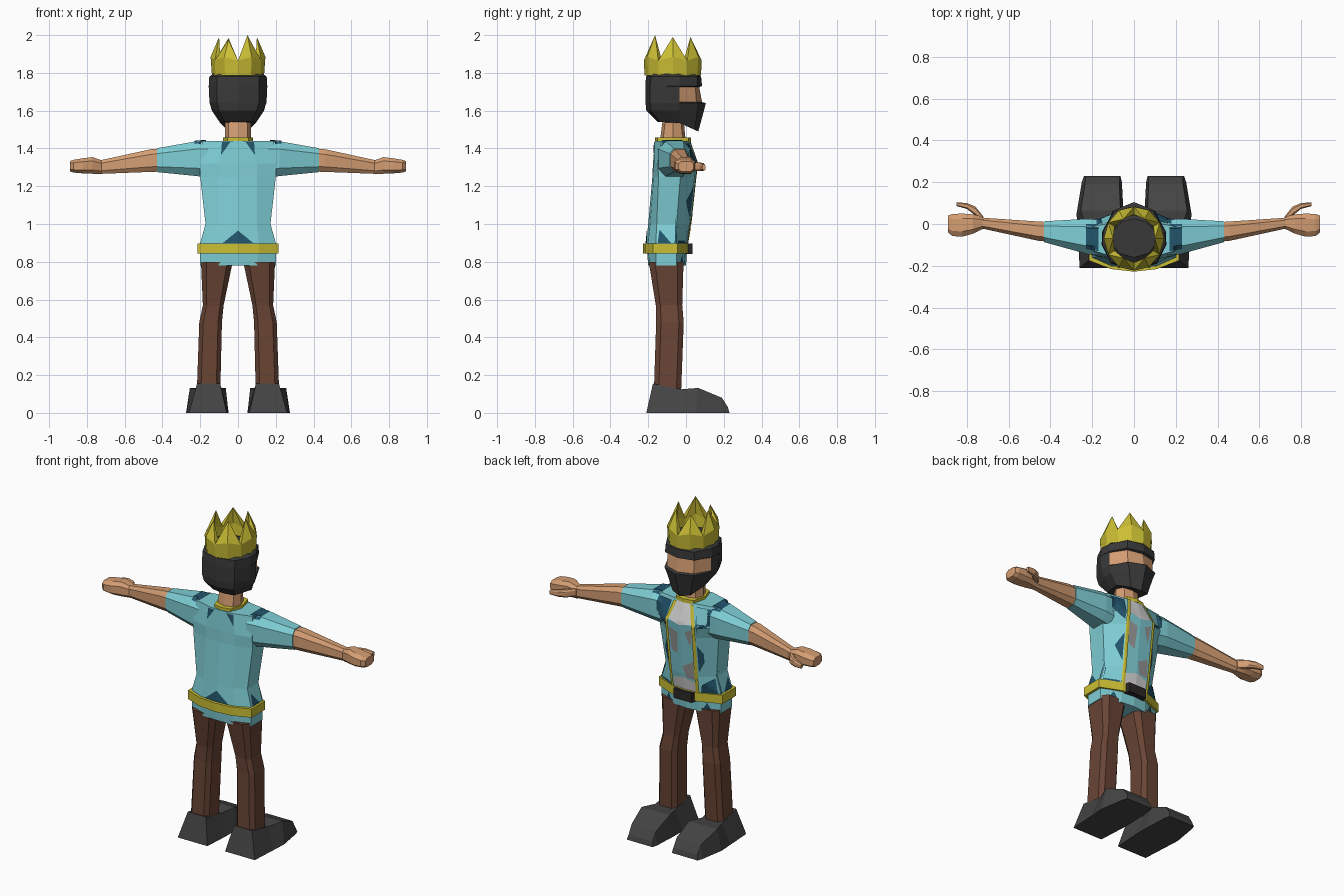
import bpy, bmesh, math
from mathutils import Vector
from mathutils.bvhtree import BVHTree

if "Cube" in bpy.data.objects:
    bpy.data.objects.remove(bpy.data.objects["Cube"])


def material(name, r, g, b):
    m = bpy.data.materials.new(name)
    m.diffuse_color = (r, g, b, 1)
    m.use_nodes = True
    m.node_tree.nodes["Principled BSDF"].inputs["Base Color"].default_value = m.diffuse_color
    return m


SHIRT = material("light teal", .21, .62, .67)
DARK = material("dark teal", .016, .09, .15)
GOLD = material("gold", .60, .52, .035)
SKIN = material("skin", .66, .34, .17)
BROWN = material("brown", .14, .058, .035)
HAIR = material("hair black", .04, .04, .04)
SHOE = material("shoe grey", .058, .058, .058)
WHITE = material("white", .66, .66, .66)
GREY = material("grey", .32, .32, .32)
BUCKLE = material("buckle black", .025, .02, .02)


def finish(name, bm, *mats):
    bmesh.ops.remove_doubles(bm, verts=bm.verts, dist=1e-5)
    bmesh.ops.recalc_face_normals(bm, faces=bm.faces)
    me = bpy.data.meshes.new(name)
    bm.to_mesh(me)
    bm.free()
    for m in mats:
        me.materials.append(m)
    ob = bpy.data.objects.new(name, me)
    bpy.context.collection.objects.link(ob)
    return ob


def loft(name, rings, *mats, pair=False):
    """Skin closed rings of points, capped; pair adds the mirrored copy."""
    bm = bmesh.new()
    for s in ((1, -1) if pair else (1,)):
        vs = [[bm.verts.new((s * x, y, z)) for x, y, z in r] for r in rings]
        n = len(vs[0])
        for a, b in zip(vs, vs[1:]):
            for i in range(n):
                j = (i + 1) % n
                bm.faces.new((a[i], a[j], b[j], b[i]))
        bm.faces.new(vs[0])
        bm.faces.new(vs[-1])
    return finish(name, bm, *mats)


def sym(half, z):
    """Full ring from half an outline that starts and ends on x = 0."""
    pts = [(p[0], p[1], p[2] if len(p) > 2 else z) for p in half]
    return pts + [(-x, y, h) for x, y, h in reversed(pts[1:-1])]


def octo(cu, cv, hu, hv, c=.55):
    """Chamfered rectangle."""
    return [(cu + a * hu, cv + b * hv) for a, b in
            ((1, c), (c, 1), (-c, 1), (-1, c), (-1, -c), (-c, -1), (c, -1), (1, -c))]


def along_x(rows):
    return [[(x, y, z) for y, z in octo(cy, cz, hy, hz)] for x, cy, cz, hy, hz in rows]


# Shoes
loft("shoes", [[(a, yb, 0), (b, yb, 0), (c, yt, h), (d, yt, h)] for yb, a, b, yt, d, c, h in (
    (-.21, .06, .26, -.175, .095, .217, .155), (-.04, .05, .27, -.025, .09, .225, .125),
    (.05, .05, .275, .065, .065, .255, .132), (.20, .058, .25, .19, .07, .235, .08),
    (.23, .065, .24, .222, .07, .232, .03))], SHOE, pair=True)

# Trouser legs
loft("trouser_legs", [[(x, y, z) for x, y in octo(cx, cy, hx, hy, .65)] for z, cx, cy, hx, hy in (
    (.11, .156, -.098, .062, .072), (.48, .145, -.085, .06, .073), (.57, .131, -.09, .055, .07),
    (.80, .112, -.105, .084, .092))], BROWN, pair=True)

# Shirt body
body = loft("shirt_body", [sym(h, z) for z, h in (
    (.78, [(0, -.2), (.1, -.195), (.2, -.16), (.2, -.05), (.085, -.01), (0, 0)]),
    (.90, [(0, -.21), (.11, -.2), (.2, -.16), (.2, -.05), (.085, 0), (0, .008)]),
    (1.0, [(0, -.2), (.1, -.19), (.172, -.155), (.172, -.05), (.09, .018), (0, .025)]),
    (1.25, [(0, -.178), (.1, -.17), (.2, -.145), (.2, -.03), (.095, .045), (0, .052)]),
    (1.32, [(0, -.175), (.1, -.17), (.2, -.15), (.2, .01), (.09, .055), (0, .06)]),
    (1.44, [(0, -.165), (.07, -.165), (.19, -.13), (.19, -.01), (.06, .012), (0, .018)]))], SHIRT)

# Sleeves, forearms, hands and thumbs
sleeves = loft("sleeves", along_x([(.16, -.065, 1.343, .085, .097), (.22, -.06, 1.346, .085, .092),
               (.43, -.037, 1.338, .05, .063)]), SHIRT, pair=True)
loft("forearms", along_x([(.42, -.037, 1.337, .047, .06), (.46, -.034, 1.336, .046, .06),
     (.74, .006, 1.30, .025, .035)]), SKIN, pair=True)
loft("hands", along_x([(.72, .006, 1.30, .028, .036), (.77, 0, 1.31, .046, .044),
     (.82, -.005, 1.308, .055, .04), (.87, -.005, 1.306, .053, .034),
     (.89, 0, 1.305, .04, .027)]), SKIN, pair=True)
loft("thumbs", along_x([(.72, .02, 1.305, .014, .022), (.76, .062, 1.303, .022, .023),
     (.80, .086, 1.302, .014, .02), (.85, .095, 1.30, .009, .014)]), SKIN, pair=True)

# Belt and buckle
belt = [(0, -.228), (.11, -.216), (.215, -.175), (.215, -.045), (.085, .008), (0, .018)]
loft("belt", [sym(belt, .845), sym(belt, .898)], GOLD)
loft("buckle", [[(x, y, z) for x, y in ((-.07, -.01), (.07, -.01), (.06, .034), (-.06, .034))]
                for z in (.84, .897)], BUCKLE)

# Neck and collar
loft("neck", [sym([(0, b), (.05, b + .015), (.07, -.07), (.05, f - .015), (0, f)], z)
              for z, b, f in ((1.42, -.14, .0), (1.58, -.12, -.015))], SKIN)
collar = [(0, -.163), (.055, -.15), (.08, -.07), (.06, .012), (0, .026)]
loft("collar", [sym(collar, 1.435), sym(collar, 1.457)], GOLD)

# Head: hair, recessed face and beard
head = loft("head", [sym(h, z) for z, h in (
    (1.53, [(0, -.15, 1.54), (.07, -.14, 1.54), (.085, -.1, 1.54), (.095, -.035, 1.535),
            (.06, .045, 1.5), (0, .065, 1.49)]),
    (1.60, [(0, -.21), (.1, -.185), (.135, -.1), (.138, -.035), (.085, .06), (0, .095)]),
    (1.64, [(0, -.214), (.11, -.19), (.15, -.1), (.148, -.035), (.1, .065), (0, .105)]),
    (1.645, [(0, -.214), (.11, -.19), (.151, -.1), (.146, -.035), (.09, .055), (0, .085)]),
    (1.725, [(0, -.215), (.11, -.19), (.155, -.1), (.146, -.035), (.09, .05), (0, .07)]),
    (1.73, [(0, -.215), (.11, -.19), (.155, -.1), (.152, -.035), (.1, .06), (0, .085)]),
    (1.78, [(0, -.212), (.11, -.185), (.152, -.1), (.148, -.035), (.095, .06), (0, .08)]),
    (1.82, [(0, -.16), (.07, -.14), (.1, -.1), (.1, -.035), (.06, .01), (0, .025)]))], HAIR, SKIN)
for p in head.data.polygons:
    if 1.66 < p.center.z < 1.71 and p.center.y > -.03:
        p.material_index = 1

# Crown: twelve-sided band with six inward-leaning spikes
bm = bmesh.new()


def crown_point(k, r, z):
    a = math.radians(30 * k)
    return bm.verts.new((r * math.cos(a), -.07 + 1.08 * r * math.sin(a), z))


heights = (1.99, 1.99, 1.985, 1.99, 1.975, 2.0)
tips = [crown_point(2 * i, .10, h) for i, h in enumerate(heights)]
walls = []
for thick in (0, .035):
    low = [crown_point(k, .138 - thick, 1.785) for k in range(12)]
    top = [crown_point(k, (.142 if k % 2 else .145) - thick, 1.865 if k % 2 else 1.885)
           for k in range(12)]
    walls.append((low, top))
    for k in range(12):
        j = (k + 1) % 12
        bm.faces.new((low[k], low[j], top[j], top[k]))
        tip = tips[(k if k % 2 == 0 else j) // 2]
        bm.faces.new((top[k], top[j], tip))
(lo, to), (li, ti) = walls
for k in range(12):
    j = (k + 1) % 12
    bm.faces.new((lo[k], lo[j], li[j], li[k]))
    if k % 2:
        for t in (tips[(k - 1) // 2], tips[(k + 1) // 2 % 6]):
            bm.faces.new((to[k], ti[k], t))
finish("crown", bm, GOLD)

# Painted details: thin patches projected on the shirt
verts, polys = [], []
for ob in (body, sleeves):
    n = len(verts)
    verts += [v.co.copy() for v in ob.data.vertices]
    polys += [[n + i for i in p.vertices] for p in ob.data.polygons]
tree = BVHTree.FromPolygons(verts, polys)


def patches(name, mat, shapes, axis, side, lift=.004, signs=(1, -1), n=6):
    """Lay 3- or 4-point outlines on the shirt, seen along an axis."""
    bm = bmesh.new()
    ray = Vector((0, 0, 0))
    ray[axis] = -side
    for pts in shapes:
        a, b, c, d = [Vector(p) for p in (list(pts) + [pts[-1]])[:4]]
        for s in signs:
            grid = {}
            for i in range(n + 1):
                for j in range(n + 1):
                    u, v = i / n, j / n
                    p = a.lerp(b, u).lerp(d.lerp(c, u), v)
                    start = [p.x, p.y]
                    start.insert(axis, 3 * side)
                    start[0] *= s
                    r = ray * (s if axis == 0 else 1)
                    hit = tree.ray_cast(Vector(start), r)
                    if hit[0] is not None:
                        grid[i, j] = bm.verts.new(hit[0] - r * lift)
            for i in range(n):
                for j in range(n):
                    k = [(i, j), (i + 1, j), (i + 1, j + 1), (i, j + 1)]
                    if all(q in grid for q in k):
                        bm.faces.new([grid[q] for q in k])
    finish(name, bm, mat)


patches("front_trim", GOLD, [[(.045, 1.435), (.065, 1.435), (.1, 1.32), (.08, 1.32)],
        [(.08, 1.32), (.1, 1.32), (.095, .89), (.075, .89)]], 1, 1, .009)
patches("front_white_panel", WHITE, [[(0, 1.435), (.047, 1.435), (.08, 1.33), (0, 1.31)],
        [(0, .9), (.075, .9), (.075, .96), (0, .98)]], 1, 1)
patches("front_grey_spots", GREY, [[(.08, 1.28), (.02, 1.26), (.03, 1.12), (.07, 1.14)],
        [(-.08, 1.3), (-.03, 1.27), (-.06, 1.18)], [(-.07, 1.09), (0, 1.05), (-.02, .98), (-.075, .98)]],
        1, 1, signs=(1,))
patches("front_dark_spots", DARK, [[(.085, 1.425), (.18, 1.425), (.18, 1.34), (.105, 1.28)],
        [(.1, 1.2), (.14, 1.12), (.1, 1.03)], [(.1, .9), (.19, .9), (.17, .99), (.11, .95)],
        [(.1, .785), (.16, .785), (.13, .84)]], 1, 1)
patches("back_dark_spots", DARK, [[(0, .9), (.08, .9), (0, .965)],
        [(.04, 1.435), (.085, 1.435), (.09, 1.365)]], 1, -1)
patches("side_dark_spots", DARK, [[(-.15, .9), (-.08, .9), (-.14, .97)],
        [(-.06, .9), (-.05, .9), (-.055, 1.05)]], 0, 1)
patches("shoulder_dark_spots", DARK, [[(.17, -.13), (.23, -.12), (.23, .0), (.17, 0)]], 2, 1)
